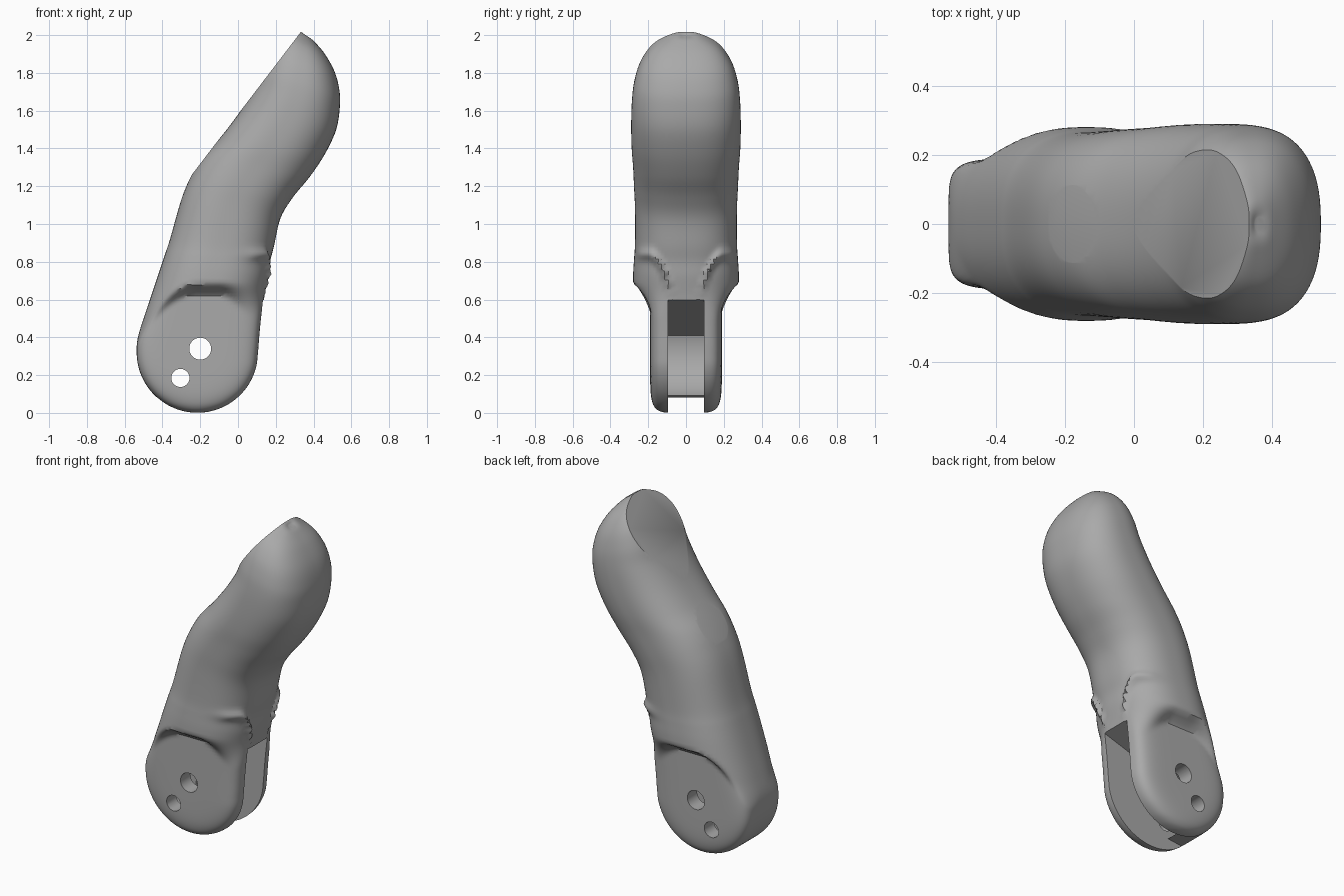
import bpy, bmesh, math
from mathutils import Vector

cube = bpy.data.objects.get("Cube")
if cube:
    bpy.data.objects.remove(cube)

grey = bpy.data.materials.new("plain grey")
grey.use_nodes = True
colour = (0.4, 0.4, 0.4, 1)
grey.diffuse_color = colour
grey.node_tree.nodes["Principled BSDF"].inputs["Base Color"].default_value = colour

SEGMENTS, STEPS = 96, 6
PIVOT = Vector((-0.215, 0.322))
RADIUS = 0.322


def smooth(t):
    t = max(0.0, min(1.0, t))
    return t * t * (3 - 2 * t)


def spline(a, b, c, d, t):
    return [0.5 * (2 * q + (r - p) * t + (2 * p - 5 * q + 4 * r - s) * t * t
                   + (3 * q - p - 3 * r + s) * t ** 3) for p, q, r, s in zip(a, b, c, d)]


# Stations: back x, back z, front x, front z, half width, roundness of the knuckle
stations = []
for degrees in (5, 12, 22, 34, 48, 62, 76, 90):
    t = math.radians(degrees)
    dx, z = RADIUS * math.sin(t), PIVOT.y - RADIUS * math.cos(t)
    stations.append((PIVOT.x - dx, z, PIVOT.x + dx, z, 0.28, math.sin(t)))
for row in (
    (-.53, .4, .115, .42, .28), (-.5, .5, .125, .52, .28), (-.46, .62, .14, .62, .28),
    (-.42, .74, .16, .72, .28), (-.39, .83, .17, .8, .275), (-.36, .92, .19, .88, .27),
    (-.3, 1.13, .225, 1.03, .27), (-.25, 1.25, .29, 1.14, .275), (-.19, 1.35, .38, 1.25, .28),
    (-.1, 1.45, .46, 1.37, .288), (0, 1.58, .52, 1.5, .29), (.08, 1.71, .54, 1.63, .285),
    (.12, 1.82, .535, 1.72, .27), (.17, 1.92, .51, 1.81, .235), (.24, 1.99, .46, 1.9, .17),
    (.32, 2.02, .405, 1.965, .07), (.35, 2.0, .38, 1.985, .02),
):
    stations.append(row + (1,))


def surface_point(station, angle):
    bx, bz, fx, fz, width, bulge = station
    c, side = math.cos(angle), math.copysign(1, math.sin(angle))
    k = (c + 1) / 2
    x, z = bx + (fx - bx) * k, bz + (fz - bz) * k
    # Full body section and the slimmer flat cheek section
    body = width * max(0, 1 - abs(c) ** 2.5) ** 0.4
    rim = math.sqrt(max(0, 1 - bulge ** 2 * (1 - c * c)))
    cheek = 0.19 * max(0, 1 - rim ** 6) ** (1 / 6)
    # Curved shoulder between them
    shoulder = 0.69 - 2.8 * max(0, -0.22 - x) ** 2
    depth = 0.07 + 0.13 * smooth((x + 0.1) / 0.2)
    y = cheek + (body - cheek) * smooth((z - shoulder + depth) / depth)
    # Pair of curved ridges over the slot
    if c > 0:
        crest = 0.84 - 0.2 * (max(0, 0.2 - y) / 0.12) ** 2
        fade = smooth((y - 0.06) / 0.06) * smooth((0.28 - y) / 0.04)
        x += 0.028 * fade * math.exp(-((z - crest) / 0.028) ** 2) * smooth(c * 3)
    return x, y * side, z


def new_object(name, bm):
    bmesh.ops.recalc_face_normals(bm, faces=bm.faces)
    mesh = bpy.data.meshes.new(name)
    bm.to_mesh(mesh)
    bm.free()
    mesh.materials.append(grey)
    obj = bpy.data.objects.new(name, mesh)
    bpy.context.collection.objects.link(obj)
    return obj


# Finger segment lofted through the stations
bm = bmesh.new()
rings = []
last = len(stations) - 1
for i in range(last):
    near = [stations[max(0, min(last, i + j))] for j in (-1, 0, 1, 2)]
    for step in range(STEPS + (i == last - 1)):
        station = spline(*near, step / STEPS)
        station[5] = min(1, station[5])
        rings.append([bm.verts.new(surface_point(station, math.tau * (n + 0.5) / SEGMENTS))
                      for n in range(SEGMENTS)])
for low, high in zip(rings, rings[1:]):
    for n in range(SEGMENTS):
        m = (n + 1) % SEGMENTS
        bm.faces.new((low[n], low[m], high[m], high[n]))
bm.faces.new(rings[0])
bm.faces.new(rings[-1])

# Flat pad sliced off the tip
geometry = bm.verts[:] + bm.edges[:] + bm.faces[:]
bmesh.ops.bisect_plane(bm, geom=geometry, plane_co=(0.32, 0, 2), plane_no=(-0.795, 0, 0.607),
                       clear_outer=True)
bmesh.ops.holes_fill(bm, edges=[e for e in bm.edges if e.is_boundary], sides=0)
finger = new_object("finger_segment", bm)


def cut_prism(name, outline, half):
    """Cut a prism with an x-z outline through the finger."""
    bm = bmesh.new()
    face = bm.faces.new([bm.verts.new((x, -half, z)) for x, z in outline])
    out = bmesh.ops.extrude_face_region(bm, geom=[face])["geom"]
    bmesh.ops.translate(bm, vec=(0, 2 * half, 0),
                        verts=[v for v in out if isinstance(v, bmesh.types.BMVert)])
    cutter = new_object(name, bm)
    cutter.hide_render = True
    modifier = finger.modifiers.new(name, "BOOLEAN")
    modifier.operation, modifier.solver, modifier.object = "DIFFERENCE", "EXACT", cutter
    bpy.context.view_layer.objects.active = finger
    bpy.ops.object.modifier_apply(modifier=name)
    bpy.data.objects.remove(cutter)


def arc(x, z, radius, start, end, count):
    angles = [math.radians(start + (end - start) * n / count) for n in range(count + 1)]
    return [(x + radius * math.cos(a), z + radius * math.sin(a)) for a in angles]


# Joint slot with a curved back wall, then the two pin holes
cut_prism("slot", [(0.5, 0.6), (0.14, 0.6)] + arc(PIVOT.x, PIVOT.y + 0.01, 0.265, 163, 245, 24)
          + [(-0.43, 0.08), (-0.47, -0.1), (0.5, -0.1)], 0.095)
cut_prism("pivot_hole", arc(-0.2, 0.34, 0.058, 0, 350, 35), 0.5)
cut_prism("pin_hole", arc(-0.305, 0.185, 0.048, 0, 350, 35), 0.5)

bpy.ops.object.select_all(action="DESELECT")
finger.select_set(True)
bpy.context.view_layer.objects.active = finger
bpy.ops.object.shade_smooth_by_angle(angle=math.radians(35))
